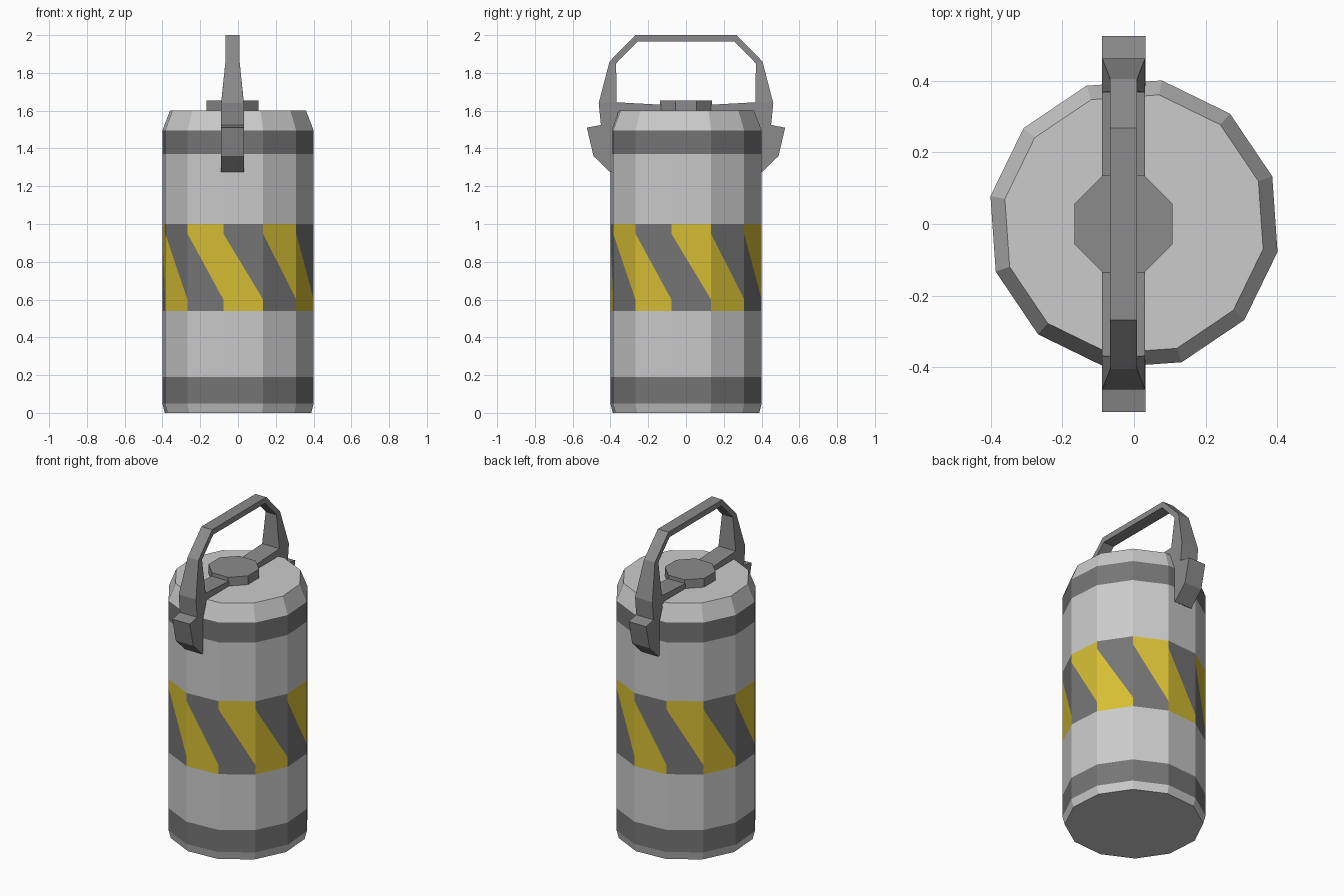
import bpy, bmesh
from math import sin, cos, pi, radians

if "Cube" in bpy.data.objects:
    bpy.data.objects.remove(bpy.data.objects["Cube"])

HX = -0.029  # x centre of handle and cap


def material(name, rgb):
    m = bpy.data.materials.new(name)
    m.diffuse_color = (*rgb, 1)
    m.use_nodes = True
    m.node_tree.nodes["Principled BSDF"].inputs["Base Color"].default_value = m.diffuse_color
    return m


LIGHT = material("light_grey", (0.8, 0.8, 0.8))
DARK = material("dark_grey", (0.18, 0.18, 0.18))
MID = material("mid_grey", (0.26, 0.26, 0.26))
YELLOW = material("yellow", (0.68, 0.52, 0.035))


def finish(name, bm, mats):
    bmesh.ops.recalc_face_normals(bm, faces=bm.faces)
    me = bpy.data.meshes.new(name)
    bm.to_mesh(me)
    bm.free()
    for m in mats:
        me.materials.append(m)
    ob = bpy.data.objects.new(name, me)
    bpy.context.collection.objects.link(ob)
    return ob


def loft(name, sections, mats):
    """Skin between equal-sized loops of points and cap both ends."""
    bm = bmesh.new()
    loops = [[bm.verts.new(p) for p in s] for s in sections]
    n = len(loops[0])
    for a, b in zip(loops, loops[1:]):
        for i in range(n):
            j = (i + 1) % n
            bm.faces.new((a[i], a[j], b[j], b[i]))
    bm.faces.new(loops[0])
    bm.faces.new(loops[-1])
    return finish(name, bm, mats)


# Canister body: twelve-sided rings with painted bands and slanted stripes
N = 12
profile = [(0.395, 0), (0.408, 0.05), (0.408, 0.19), (0.408, 0.54), (0.408, 0.60),
           (0.408, 0.95), (0.408, 1.0), (0.408, 1.37), (0.408, 1.495), (0.367, 1.60)]
bm = bmesh.new()
rings = []
for r, z in profile:
    angles = [radians(-131 + 30 * k) for k in range(N)]
    rings.append([bm.verts.new((r * cos(a), r * sin(a), z)) for a in angles])
for i in range(N):
    j = (i + 1) % N
    for k in (0, 1, 2, 6, 7, 8):
        f = bm.faces.new((rings[k][i], rings[k][j], rings[k + 1][j], rings[k + 1][i]))
        f.material_index = 1 if k in (1, 7) else 0
    low = bm.faces.new((rings[3][i], rings[3][j], rings[4][j], rings[5][i], rings[4][i]))
    up = bm.faces.new((rings[5][i], rings[4][j], rings[5][j], rings[6][j], rings[6][i]))
    low.material_index, up.material_index = (1, 2) if i % 2 == 0 else (2, 1)
bm.faces.new(rings[0])
bm.faces.new(rings[-1])
finish("canister_body", bm, [LIGHT, DARK, YELLOW])

# Octagonal cap on the lid
octagon = [(HX + 0.148 * cos(pi / 8 + k * pi / 4), 0.148 * sin(pi / 8 + k * pi / 4)) for k in range(8)]
loft("lid_cap", [[(x, y, z) for x, y in octagon] for z in (1.59, 1.655)], [MID])

# Handle bow: (outer y, outer z, inner y, inner z, half width), mirrored across y
half = [(0.40, 1.275, 0.355, 1.30, 0.06),
        (0.45, 1.52, 0.36, 1.52, 0.06),
        (0.462, 1.64, 0.367, 1.645, 0.06),
        (0.405, 1.86, 0.37, 1.85, 0.0375),
        (0.268, 2.0, 0.258, 1.965, 0.0375)]


def section(s, oy, oz, iy, iz, w):
    return [(HX - w, s * oy, oz), (HX + w, s * oy, oz), (HX + w, s * iy, iz), (HX - w, s * iy, iz)]


loft("handle_bow", [section(1, *h) for h in half] + [section(-1, *h) for h in reversed(half)], [MID])

# Strap across the lid, joining both arms
strap = [(-0.38, 1.59), (0.38, 1.59), (0.38, 1.645), (0.14, 1.632), (-0.14, 1.632), (-0.38, 1.645)]
loft("lid_strap", [[(HX + d, y, z) for y, z in strap] for d in (-0.06, 0.06)], [MID])

# Side clips at the foot of each arm
clip = [(0.37, 1.53), (0.445, 1.525), (0.525, 1.51), (0.49, 1.36), (0.402, 1.275), (0.37, 1.29)]
for s, name in ((-1, "front_clip"), (1, "back_clip")):
    loft(name, [[(HX + d, s * y, z) for y, z in clip] for d in (-0.0605, 0.0605)], [MID])
